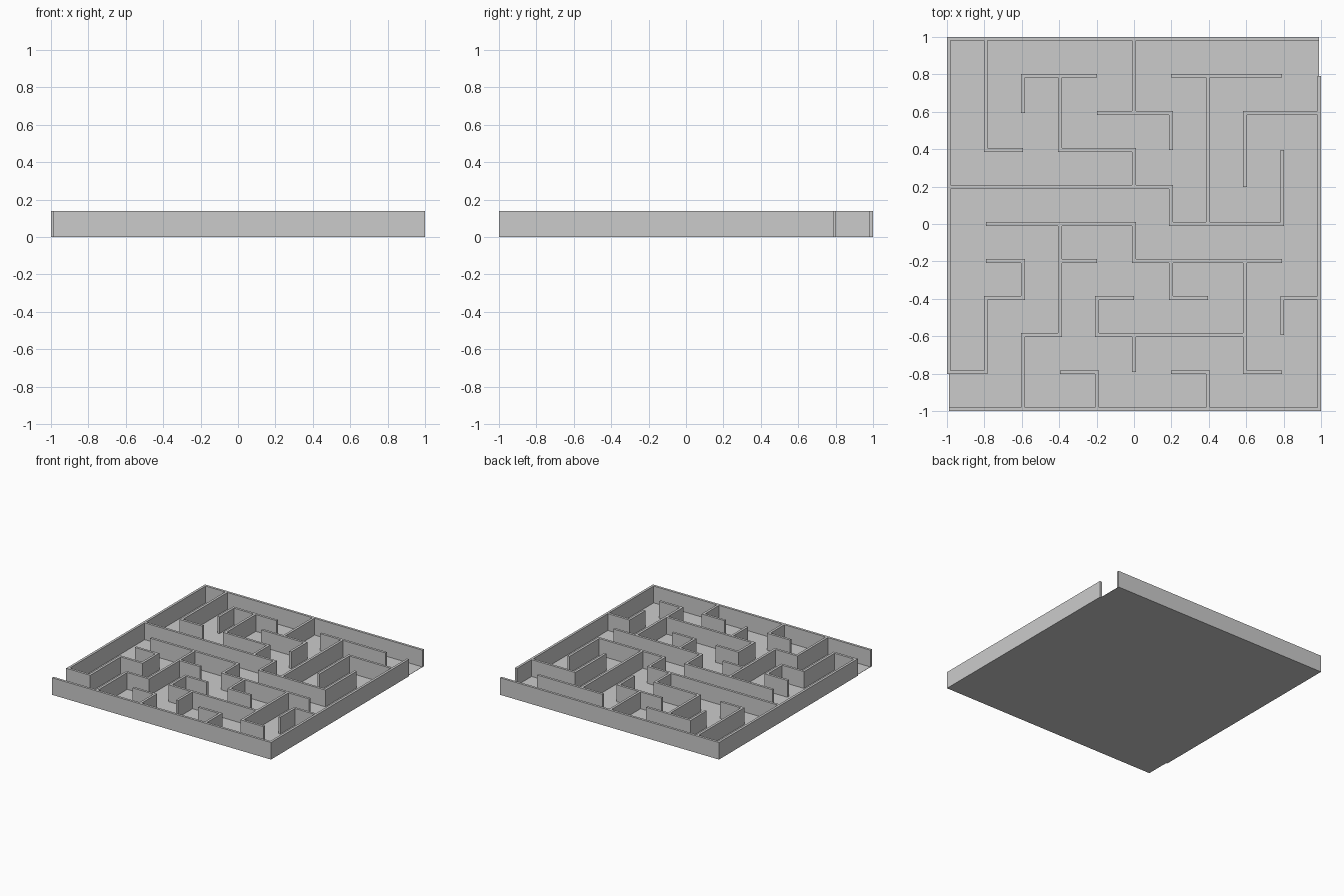
import bpy
import bmesh
from mathutils import Vector

CELLS = 10
HALF = 0.01                               # half the wall thickness
HEIGHT = 0.14
PITCH = (2 - 2 * HALF) / CELLS
FLOOR = 0.002
STEPS = {"N": Vector((0, 1)), "S": Vector((0, -1)),
         "E": Vector((1, 0)), "W": Vector((-1, 0))}

if "Cube" in bpy.data.objects:
    bpy.data.objects.remove(bpy.data.objects["Cube"])

grey = bpy.data.materials.new("plain grey")
grey.use_nodes = True
colour = (0.6, 0.6, 0.6, 1)
grey.diffuse_color = colour
grey.node_tree.nodes["Principled BSDF"].inputs["Base Color"].default_value = colour


def add_object(name, bm):
    bmesh.ops.recalc_face_normals(bm, faces=bm.faces)
    mesh = bpy.data.meshes.new(name)
    bm.to_mesh(mesh)
    bm.free()
    mesh.materials.append(grey)
    obj = bpy.data.objects.new(name, mesh)
    bpy.context.collection.objects.link(obj)


def add_wall(name, x, y, moves):
    """Upright wall with mitred corners, following compass moves on the grid."""
    # Keep only the ends and the corners of the path
    node = Vector((x, y))
    corners = [(node, STEPS[moves[0]], STEPS[moves[0]])]
    for here, after in zip(moves, moves[1:] + " "):
        node = node + STEPS[here]
        if after != here:
            corners.append((node, STEPS[here], STEPS.get(after, STEPS[here])))

    # Rectangular cross-section at every corner
    bm = bmesh.new()
    rings = []
    for node, before, after in corners:
        centre = (node - Vector((CELLS, CELLS)) / 2) * PITCH
        sideways = before.orthogonal()
        if before != after:
            sideways = sideways + after.orthogonal()
        left, right = centre + sideways * HALF, centre - sideways * HALF
        rings.append([bm.verts.new((p.x, p.y, z)) for p, z in
                      ((left, 0), (right, 0), (right, HEIGHT), (left, HEIGHT))])

    # Sides between cross-sections, then the two end caps
    for a, b in zip(rings, rings[1:]):
        for i in range(4):
            j = (i + 1) % 4
            bm.faces.new((a[i], a[j], b[j], b[i]))
    bm.faces.new(rings[0])
    bm.faces.new(rings[-1])
    add_object(name, bm)


# Thin floor reaching the centre lines of the outer walls
bm = bmesh.new()
bmesh.ops.create_cube(bm, size=1)
side = CELLS * PITCH
bmesh.ops.scale(bm, vec=(side, side, FLOOR), verts=bm.verts)
bmesh.ops.translate(bm, vec=(0, 0, FLOOR / 2), verts=bm.verts)
add_object("floor", bm)

# Outer walls, leaving one open cell at two opposite corners
add_wall("outer_wall_back_right", 10, 10, "W" * CELLS + "S" * 9 + "ENNENWW"[:5] + "W")
add_wall("outer_wall_front_left", 0, 0, "E" * CELLS + "N" * 9)

# Inner walls: start node, then the way each one runs
inner_walls = [
    (1, 10, "SSSE"), (2, 8, "NEE"), (3, 9, "SSEES"),
    (5, 10, "SS"), (4, 8, "EES"), (6, 9, "EEE"),
    (7, 9, "SSSS"), (8, 6, "NNEE"), (0, 6, "EEEEEESEEENN"),
    (1, 5, "EEEESEEEE"), (3, 5, "SSSWSS"), (3, 4, "E"),
    (6, 4, "SE"), (8, 4, "SSSE"), (5, 3, "WSEEEE"),
    (5, 2, "S"), (3, 1, "ES"), (6, 1, "ES"), (9, 2, "NE"),
]
for number, (x, y, moves) in enumerate(inner_walls, 1):
    add_wall(f"inner_wall_{number}", x, y, moves)
